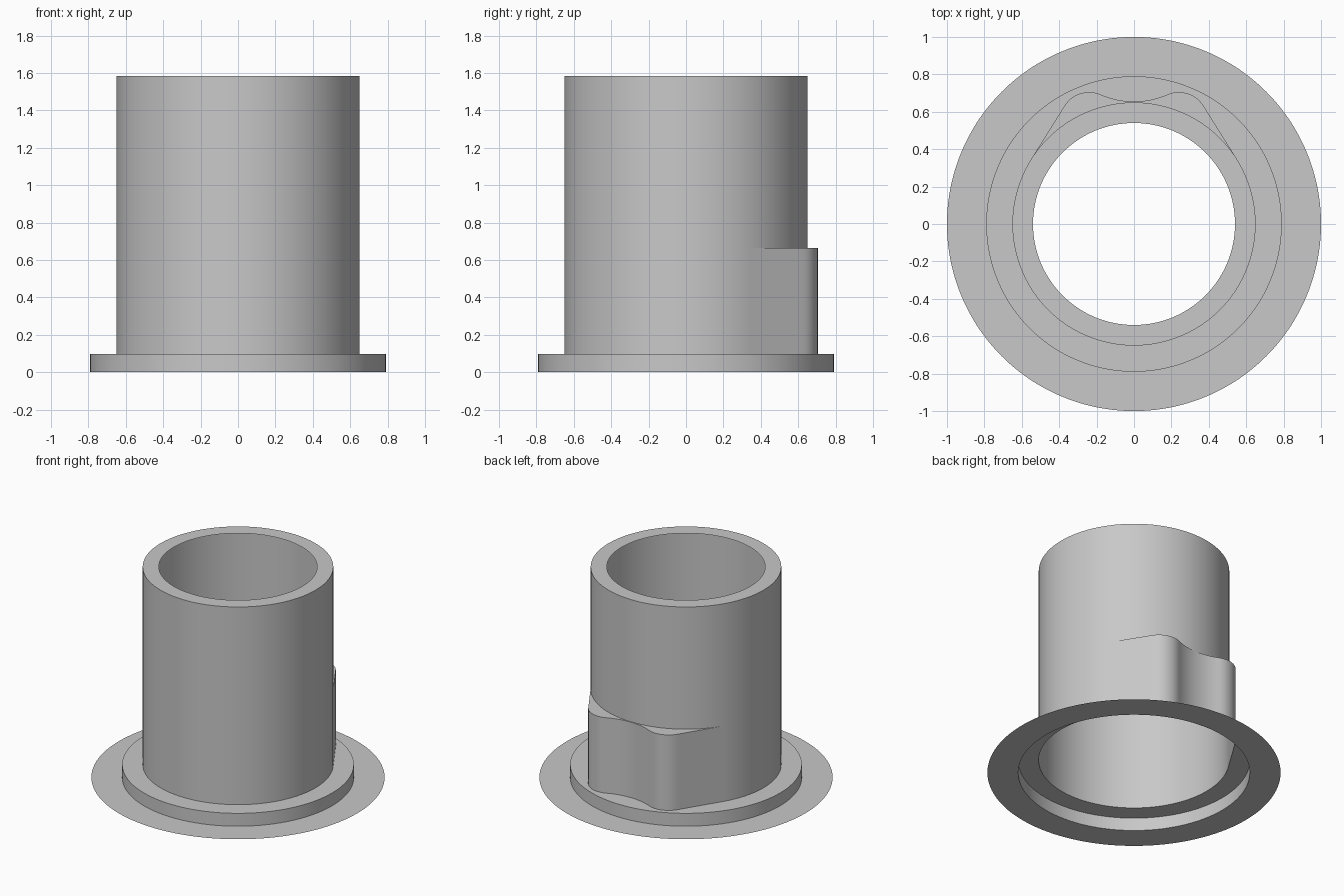
import bpy, bmesh
from math import sin, cos, pi, radians, sqrt
from mathutils import Vector

cube = bpy.data.objects.get("Cube")
if cube:
    bpy.data.objects.remove(cube)

SEGMENTS = 240
TUBE_R, STEP_R, FLANGE_R, HOLE_R = 0.65, 0.79, 1.0, 0.54
STEP_Z, BOSS_Z, TOP_Z = 0.097, 0.665, 1.585

grey = bpy.data.materials.new("light grey")
grey.use_nodes = True
colour = (0.58, 0.58, 0.58, 1)
grey.diffuse_color = colour
grey.node_tree.nodes["Principled BSDF"].inputs["Base Color"].default_value = colour


def ray_to_arc(a, centre, r, side):
    """Distance along the ray at angle a (from the back) to a circle."""
    c = Vector(centre)
    along = Vector((sin(a), cos(a))).dot(c)
    return along + side * sqrt(max(along ** 2 - c.length_squared + r * r, 0))


def boss_radius(a):
    """Two-lobed outline: valley, lobe, straight tangent flank, then the tube."""
    a = abs(a)
    if a < radians(14.4):
        return ray_to_arc(a, (0, 1.101), 0.446, -1)
    if a < radians(30.4):
        return ray_to_arc(a, (0.24, 0.55), 0.155, 1)
    if a < radians(58):
        return TUBE_R / cos(a - radians(58))
    return TUBE_R


def shell(name, rings):
    """Skin a stack of (radius or radius function, height) rings."""
    bm = bmesh.new()
    loops = []
    for radius, z in rings:
        loop = []
        for i in range(SEGMENTS):
            a = 2 * pi * i / SEGMENTS - pi
            r = radius(a) if callable(radius) else radius
            loop.append(bm.verts.new((r * sin(a), r * cos(a), z)))
        loops.append(loop)
    for low, high in zip(loops, loops[1:]):
        for i in range(SEGMENTS):
            j = (i + 1) % SEGMENTS
            bm.faces.new((low[j], low[i], high[i], high[j]))
    # merge where the boss outline meets the tube
    bmesh.ops.remove_doubles(bm, verts=bm.verts, dist=0.0002)
    mesh = bpy.data.meshes.new(name)
    bm.to_mesh(mesh)
    bm.free()
    mesh.materials.append(grey)
    obj = bpy.data.objects.new(name, mesh)
    bpy.context.collection.objects.link(obj)
    bpy.ops.object.select_all(action='DESELECT')
    obj.select_set(True)
    bpy.context.view_layer.objects.active = obj
    bpy.ops.object.shade_smooth_by_angle(angle=radians(30))
    return obj


# Thin flat flange on the ground
shell("base_flange", [(FLANGE_R, 0), (STEP_R, 0)])
# Raised step, open underneath
shell("raised_step", [(STEP_R, 0), (STEP_R, STEP_Z), (boss_radius, STEP_Z)])
# Lower wall with the two-lobed boss at the back and its flat top
shell("lower_wall_with_boss", [(boss_radius, STEP_Z), (boss_radius, BOSS_Z), (TUBE_R, BOSS_Z)])
# Upper tube and its top rim
shell("upper_tube", [(TUBE_R, BOSS_Z), (TUBE_R, TOP_Z)])
shell("top_rim", [(TUBE_R, TOP_Z), (HOLE_R, TOP_Z)])
